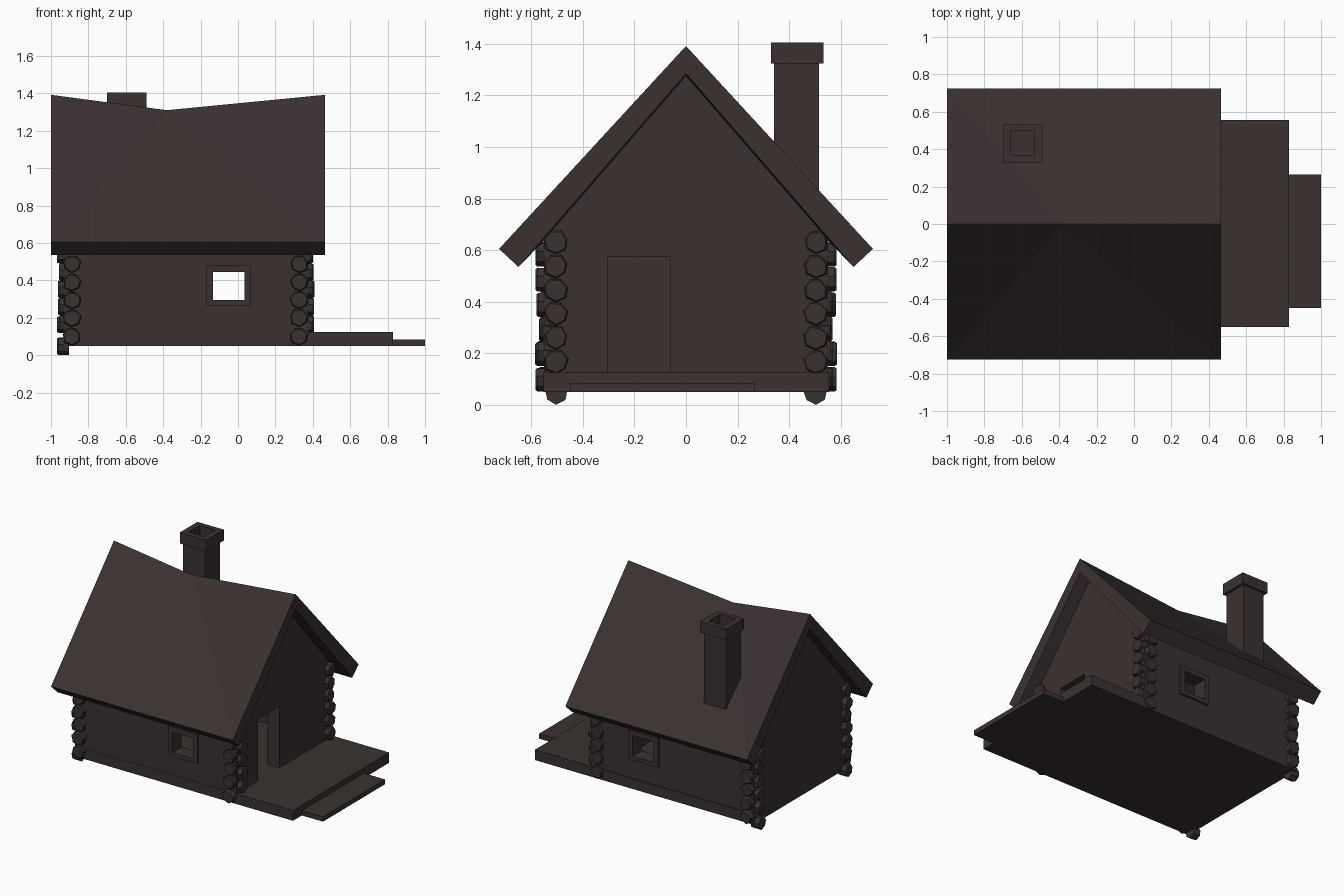
import bpy, bmesh, math, random
from mathutils import Vector

if "Cube" in bpy.data.objects:
    bpy.data.objects.remove(bpy.data.objects["Cube"])

random.seed(4)
WOOD = bpy.data.materials.new("dark_wood")
WOOD.diffuse_color = (0.042, 0.031, 0.030, 1)
WOOD.use_nodes = True
WOOD.node_tree.nodes["Principled BSDF"].inputs["Base Color"].default_value = WOOD.diffuse_color


def finish(name, bm):
    bmesh.ops.recalc_face_normals(bm, faces=bm.faces)
    me = bpy.data.meshes.new(name)
    bm.to_mesh(me)
    bm.free()
    me.materials.append(WOOD)
    ob = bpy.data.objects.new(name, me)
    bpy.context.collection.objects.link(ob)
    return ob


def box(name, x0, x1, y0, y1, z0, z1):
    bm = bmesh.new()
    bmesh.ops.create_cube(bm, size=1)
    for v in bm.verts:
        v.co = ((x0, x1)[v.co.x > 0], (y0, y1)[v.co.y > 0], (z0, z1)[v.co.z > 0])
    return finish(name, bm)


def cut(ob, *cutter_box):
    """Cut a box-shaped opening out of an object."""
    cutter = box("cutter", *cutter_box)
    mod = ob.modifiers.new("opening", 'BOOLEAN')
    mod.operation, mod.solver, mod.object = 'DIFFERENCE', 'EXACT', cutter
    dg = bpy.context.evaluated_depsgraph_get()
    me = bpy.data.meshes.new_from_object(ob.evaluated_get(dg))
    ob.modifiers.clear()
    ob.data = me
    bpy.data.objects.remove(cutter)


def gable(name, x0, x1):
    bm = bmesh.new()
    pts = [(-.55, .06), (.55, .06), (.55, .65), (0, 1.28), (-.55, .65)]
    f = bm.faces.new([bm.verts.new((x0, y, z)) for y, z in pts])
    ext = bmesh.ops.extrude_face_region(bm, geom=[f])["geom"]
    bmesh.ops.translate(bm, vec=(x1 - x0, 0, 0),
                        verts=[e for e in ext if isinstance(e, bmesh.types.BMVert)])
    return finish(name, bm)


def log_stub(name, start, direction, length, radius):
    """Rough seven-sided log end with a small chamfer."""
    d = Vector(direction)
    side = d.cross(Vector((0, 0, 1)))
    bm = bmesh.new()
    n = 7
    rough = [1] + [random.uniform(.9, 1.08) for _ in range(n - 1)]
    rings = []
    for t, s in ((0, 1), (length - .008, 1), (length, .87)):
        ring = []
        for i in range(n):
            a = -math.pi / 2 + i * 2 * math.pi / n
            r = radius * s * rough[i]
            p = Vector(start) + d * t + side * (r * math.cos(a)) + Vector((0, 0, r * math.sin(a)))
            ring.append(bm.verts.new(p))
        rings.append(ring)
    for a, b in zip(rings, rings[1:]):
        for i in range(n):
            j = (i + 1) % n
            bm.faces.new((a[i], a[j], b[j], b[i]))
    bm.faces.new(rings[0])
    bm.faces.new(rings[-1])
    finish(name, bm)


# Floor slab with porch, and step
box("floor_and_porch", -.93, .83, -.552, .555, .05, .125)
box("step", .83, 1.0, -.45, .265, .05, .085)

# Walls with openings
gable("rear_gable_wall", -.93, -.84)
door_wall = gable("door_gable_wall", .28, .375)
cut(door_wall, .1, .6, -.305, -.06, .125, .573)
for s, side in ((-1, "front"), (1, "back")):
    hole = (-.135, .035, -1, 1, .295, .445)
    ys = sorted((s * .55, s * .46))
    wall = box(side + "_wall", -.92, .36, ys[0], ys[1], .06, .632)
    cut(wall, *hole)
    ys = sorted((s * .565, s * .52))
    frame = box(side + "_window_frame", -.17, .068, ys[0], ys[1], .265, .48)
    cut(frame, *hole)

# Log ends at the four corners, alternating in direction
for sx in (-1, 1):
    for sy in (-1, 1):
        cx = -.888 if sx < 0 else .326
        wall_x = -.904 if sx < 0 else .345
        heights = [.632, .538, .446, .354, .26, .167]
        if sx < 0:
            heights.append(.048)
        for z in heights:
            log_stub("lengthwise_log", (wall_x, sy * .504, z), (sx, 0, 0),
                     random.uniform(.048, .066), .048)
        for z in (.585, .488, .39, .295, .2, .1):
            log_stub("crosswise_log", (cx, sy * .5, z), (0, sy, 0),
                     random.uniform(.066, .086), .049)

# Sagging roof: end profiles fanned to a lowered mid-ridge
bm = bmesh.new()
XL, XM, XR = -1.0, -.38, .465


def end_points(x):
    pts = {"top": (0, 1.392), "under": (0, 1.285)}
    for s in (-1, 1):
        pts["eave", s] = (s * .725, .605)
        pts["lip", s] = (s * .65, .535)
    return {k: bm.verts.new((x, y, z)) for k, (y, z) in pts.items()}


L, R = end_points(XL), end_points(XR)
mid = {"top": bm.verts.new((XM, 0, 1.31)), "under": bm.verts.new((XM, 0, 1.203))}
for s in (-1, 1):
    for ridge, edge in (("top", ("eave", s)), ("under", ("lip", s))):
        bm.faces.new((mid[ridge], L[edge], R[edge]))
        bm.faces.new((mid[ridge], L[ridge], L[edge]))
        bm.faces.new((mid[ridge], R[edge], R[ridge]))
    bm.faces.new((L["eave", s], R["eave", s], R["lip", s], L["lip", s]))
    for E in (L, R):
        bm.faces.new((E["top"], E["eave", s], E["lip", s], E["under"]))
finish("roof", bm)

# Chimney with hollow cap
shaft = box("chimney_shaft", -.683, -.507, .342, .516, .8, 1.33)
cap = box("chimney_cap", -.70, -.488, .33, .533, 1.325, 1.405)
for ob in (shaft, cap):
    cut(ob, -.657, -.531, .367, .498, 1.2, 1.5)
